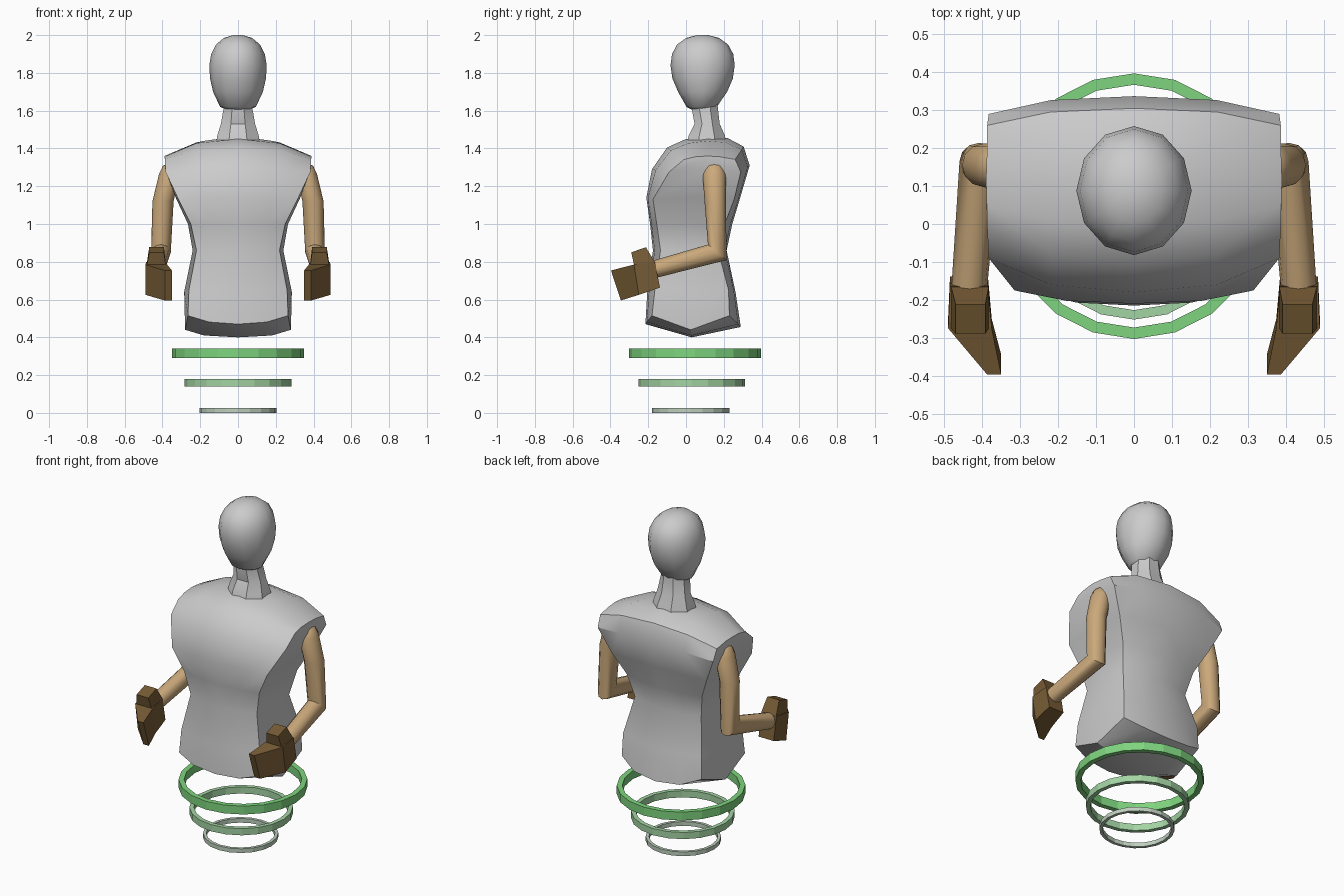
import bpy, bmesh
from math import cos, sin, pi, radians

if "Cube" in bpy.data.objects:
    bpy.data.objects.remove(bpy.data.objects["Cube"])


def material(name, rgb):
    m = bpy.data.materials.new(name)
    m.diffuse_color = (*rgb, 1)
    m.use_nodes = True
    m.node_tree.nodes["Principled BSDF"].inputs["Base Color"].default_value = m.diffuse_color
    return m


def finish(name, bm, mat=None, mirror=False, smooth=None):
    bmesh.ops.recalc_face_normals(bm, faces=bm.faces)
    me = bpy.data.meshes.new(name)
    bm.to_mesh(me)
    bm.free()
    ob = bpy.data.objects.new(name, me)
    bpy.context.collection.objects.link(ob)
    if mat:
        me.materials.append(mat)
    if mirror:
        md = ob.modifiers.new("mirror", 'MIRROR')
        md.use_clip = True
    if smooth:
        bpy.ops.object.select_all(action='DESELECT')
        ob.select_set(True)
        bpy.context.view_layer.objects.active = ob
        bpy.ops.object.shade_smooth_by_angle(angle=radians(smooth))
    return ob


def loft(bm, rings):
    """Skin a list of closed point rings and cap both ends."""
    vs = [[bm.verts.new(p) for p in r] for r in rings]
    n = len(vs[0])
    for a, b in zip(vs, vs[1:]):
        for i in range(n):
            j = (i + 1) % n
            bm.faces.new((a[i], a[j], b[j], b[i]))
    bm.faces.new(vs[0])
    bm.faces.new(vs[-1])


def ellipse(x, y, z, rx, rv, tilt=0, n=12, turn=0):
    """Ring around x, tilted in the side plane."""
    c, s = cos(radians(tilt)), sin(radians(tilt))
    angles = [2 * pi * (i + turn) / n for i in range(n)]
    return [(x + rx * cos(a), y + rv * sin(a) * c, z + rv * sin(a) * s) for a in angles]


tan = material("arm_tan", (.60, .40, .20))
brown = material("hand_brown", (.18, .105, .035))

# torso: half levels of front centre (y, z), side corners, side middle, back centre
levels = [  # yf, zf, w, yfs, zs, wm, zm, ybs, yb, zb
    (-.215, .47, .265, -.18, .515, .28, .44, .23, .29, .455),
    (-.205, .64, .26, -.165, .65, .285, .64, .225, .262, .64),
    (-.175, .86, .22, -.135, .86, .24, .86, .17, .215, .86),
    (-.19, 1.0, .25, -.155, 1.0, .265, 1.0, .205, .245, 1.0),
    (-.21, 1.14, .315, -.175, 1.13, .33, 1.14, .255, .287, 1.14),
    (-.18, 1.29, .383, -.09, 1.275, .385, 1.29, .29, .337, 1.31),
    (-.10, 1.405, .387, -.01, 1.342, .388, 1.35, .26, .305, 1.41),
    (0, 1.45, .388, .05, 1.356, .39, 1.36, .18, .22, 1.455),
]


def across(yc, zc, w, ys, zs):
    return [(0, yc, zc), (w * .57, .78 * yc + .22 * ys, .76 * zc + .24 * zs), (w, ys, zs)]


bm = bmesh.new()
rows = []
for yf, zf, w, yfs, zs, wm, zm, ybs, yb, zb in levels:
    pts = across(yf, zf, w, yfs, zs) + [(wm, (yfs + ybs) / 2, zm)]
    pts += across(yb, zb, w, ybs, zs)[::-1]
    rows.append([bm.verts.new(p) for p in pts])
for a, b in zip(rows, rows[1:]):
    for i in range(6):
        bm.faces.new((a[i], a[i + 1], b[i + 1], b[i]))
for row, y, z, zmid in ((rows[0], .03, .40, .41), (rows[-1], .11, 1.465, 1.44)):
    c, m = bm.verts.new((0, y, z)), bm.verts.new((.18, y, zmid))
    v = row
    for f in ((v[0], v[1], m, c), (v[1], v[2], v[3], m), (v[3], v[4], v[5], m), (v[5], v[6], c, m)):
        bm.faces.new(f)
finish("torso", bm, mirror=True, smooth=35)

# head
bm = bmesh.new()
loft(bm, [ellipse(0, y, z, rx, ry) for z, rx, ry, y in (
    (1.603, .055, .045, .08), (1.62, .095, .08, .083), (1.70, .132, .13, .088),
    (1.77, .148, .16, .088), (1.84, .152, .17, .088), (1.90, .142, .162, .088),
    (1.95, .117, .135, .088), (1.985, .075, .087, .088), (2.0, .025, .03, .088))])
finish("head", bm, smooth=60)

# neck
bm = bmesh.new()
loft(bm, [ellipse(0, y, z, rx, ry, n=8, turn=.5) for z, rx, ry, y in (
    (1.42, .128, .115, .11), (1.47, .118, .103, .11), (1.53, .098, .072, .112),
    (1.61, .083, .075, .10), (1.66, .08, .07, .10))])
finish("neck", bm, smooth=35)

# arms: shoulder, bent elbow, wrist
bm = bmesh.new()
loft(bm, [ellipse(*r) for r in (
    (.355, .15, 1.325, .015, .018), (.358, .15, 1.307, .04, .045),
    (.363, .15, 1.265, .055, .062), (.397, .155, 1.12, .056, .057),
    (.408, .165, .85, .052, .064, -40), (.435, -.18, .757, .047, .046, -75))])
finish("arm", bm, tan, mirror=True, smooth=50)


# hands: palm and fingers, then the raised thumb block
def section(x0, x1, top, low):
    return [(x0, *top), (x1, *top), (x1, *low), (x0, *low)]


bm = bmesh.new()
loft(bm, [section(.385, .485, (-.165, .80), (-.138, .663)),
          section(.375, .49, (-.275, .785), (-.25, .625)),
          section(.35, .387, (-.397, .754), (-.345, .595))])
loft(bm, [section(.383, .482, (-.275, .783), (-.165, .797)),
          section(.392, .47, (-.29, .85), (-.212, .877))])
finish("hand", bm, brown, mirror=True)

# floating rings under the body
for name, r, t, y, z0, z1, rgb in (
        ("upper_ring", .35, .03, .047, .29, .34, (.21, .66, .21)),
        ("middle_ring", .282, .025, .03, .14, .18, (.37, .66, .37)),
        ("lower_ring", .205, .018, .025, 0, .025, (.52, .63, .52))):
    bm = bmesh.new()
    loops = [[bm.verts.new(p) for p in ellipse(0, y, z, q, q, n=20)]
             for q, z in ((r, z0), (r, z1), (r - t, z1), (r - t, z0))]
    for k in range(4):
        a, b = loops[k], loops[(k + 1) % 4]
        for i in range(20):
            j = (i + 1) % 20
            bm.faces.new((a[i], a[j], b[j], b[i]))
    finish(name, bm, material(name + "_green", rgb))
